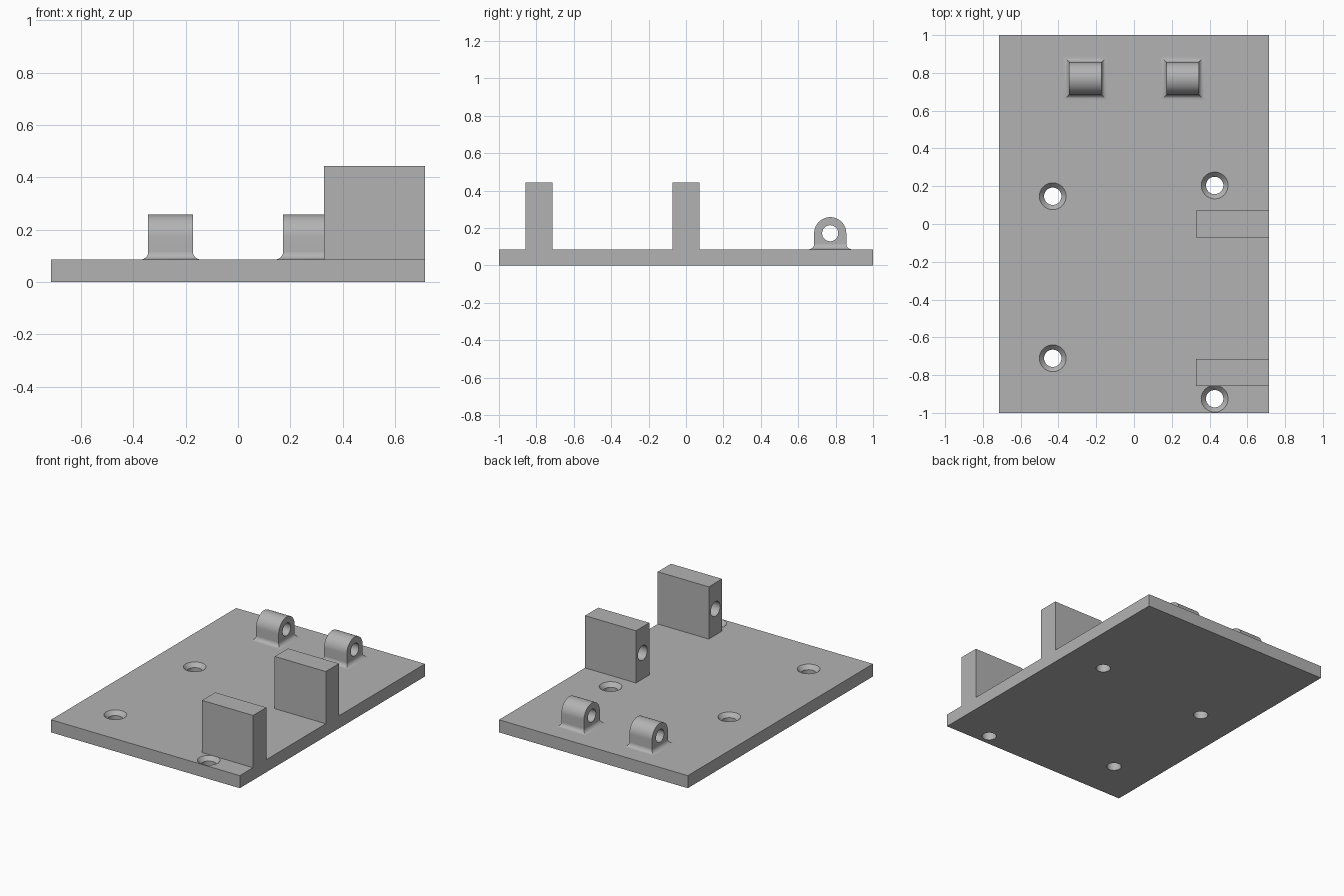
import bpy, bmesh
from math import pi, sin, cos, radians

default = bpy.data.objects.get("Cube")
if default:
    bpy.data.objects.remove(default)

GREY = (0.45, 0.45, 0.45, 1)
material = bpy.data.materials.new("plain grey")
material.use_nodes = True
material.diffuse_color = GREY
material.node_tree.nodes["Principled BSDF"].inputs["Base Color"].default_value = GREY

HALF_X, HALF_Y, PLATE = 0.714, 1.0, 0.086
BLOCK_TOP, BLOCK_X, BLOCK_T = 0.443, 0.328, 0.143
LUG_R, LUG_Y, LUG_Z, FILLET = 0.086, 0.771, 0.172, 0.029


def loft(name, rings, caps=True):
    """Skin a list of equal-length closed rings."""
    bm = bmesh.new()
    loops = [[bm.verts.new(p) for p in ring] for ring in rings]
    n = len(loops[0])
    for a, b in zip(loops, loops[1:]):
        for i in range(n):
            j = (i + 1) % n
            bm.faces.new((a[i], a[j], b[j], b[i]))
    if caps:
        bm.faces.new(loops[0])
        bm.faces.new(loops[-1])
    bmesh.ops.recalc_face_normals(bm, faces=bm.faces)
    mesh = bpy.data.meshes.new(name)
    bm.to_mesh(mesh)
    bm.free()
    mesh.materials.append(material)
    obj = bpy.data.objects.new(name, mesh)
    bpy.context.collection.objects.link(obj)
    return obj


def rect(x0, x1, y0, y1, z):
    return [(x0, y0, z), (x1, y0, z), (x1, y1, z), (x0, y1, z)]


def box(name, x0, x1, y0, y1, z0, z1):
    return loft(name, [rect(x0, x1, y0, y1, z) for z in (z0, z1)])


def lathe_z(x, y, profile, n=48):
    return loft("cutter", [[(x + r * cos(2 * pi * i / n), y + r * sin(2 * pi * i / n), z)
                            for i in range(n)] for r, z in profile])


def rod_x(x0, x1, y, z, r, n=48):
    return loft("cutter", [[(x, y + r * cos(2 * pi * i / n), z + r * sin(2 * pi * i / n))
                            for i in range(n)] for x in (x0, x1)])


def select(obj):
    bpy.ops.object.select_all(action='DESELECT')
    obj.select_set(True)
    bpy.context.view_layer.objects.active = obj


def cut(obj, cutter):
    cutter.hide_render = True
    mod = obj.modifiers.new("hole", 'BOOLEAN')
    mod.operation, mod.solver, mod.object = 'DIFFERENCE', 'EXACT', cutter
    select(obj)
    bpy.ops.object.modifier_apply(modifier=mod.name)
    bpy.data.objects.remove(cutter)


def smooth(obj):
    select(obj)
    bpy.ops.object.shade_smooth_by_angle(angle=radians(30))


# Base plate with four countersunk screw holes
plate = box("base_plate", -HALF_X, HALF_X, -HALF_Y, HALF_Y, 0, PLATE)
for x, y in ((-0.43, 0.147), (-0.43, -0.711), (0.427, 0.204), (0.427, -0.925)):
    cut(plate, lathe_z(x, y, ((0.046, -0.05), (0.046, PLATE - 0.027),
                              (0.071, PLATE), (0.071, PLATE + 0.05))))
smooth(plate)

# Two upright blocks, each with a blind hole on the inner end
for name, y in (("front_block", -0.786), ("middle_block", 0.0)):
    block = box(name, BLOCK_X, HALF_X, y - BLOCK_T / 2, y + BLOCK_T / 2, PLATE, BLOCK_TOP)
    cut(block, rod_x(BLOCK_X - 0.1, BLOCK_X + 0.286, y, (PLATE + BLOCK_TOP) / 2, 0.05))
    smooth(block)

# Two round-topped hinge lugs with a through hole and a filleted foot
for side, x0 in (("right", -0.343), ("left", 0.172)):
    x1 = x0 + 0.171
    arch = [(LUG_Y + LUG_R, PLATE)]
    arch += [(LUG_Y + LUG_R * cos(pi * i / 32), LUG_Z + LUG_R * sin(pi * i / 32))
             for i in range(33)]
    arch.append((LUG_Y - LUG_R, PLATE))
    lug = loft(side + "_hinge_lug", [[(x, y, z) for y, z in arch] for x in (x0, x1)])
    cut(lug, rod_x(x0 - 0.1, x1 + 0.1, LUG_Y, LUG_Z, 0.043))
    smooth(lug)

    rings = []
    for i in range(9):
        t = pi / 2 * i / 8
        d, h = FILLET * (1 - cos(t)), FILLET * (1 - sin(t))
        rings.append(rect(x0 - d, x1 + d, LUG_Y - LUG_R - d, LUG_Y + LUG_R + d, PLATE + h))
    smooth(loft(side + "_lug_fillet", rings, caps=False))
